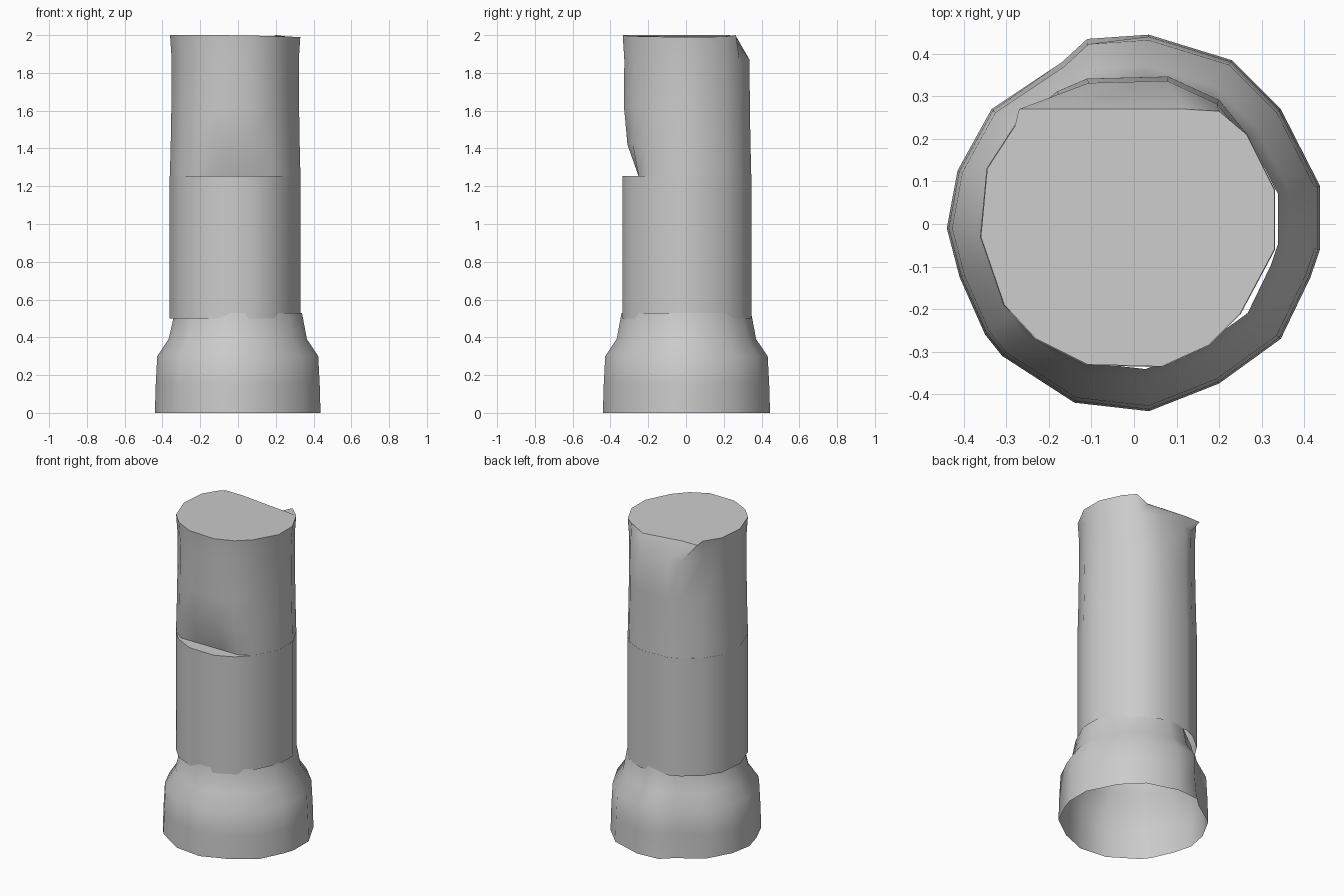
import bpy, bmesh, math
from mathutils import Vector

cube = bpy.data.objects.get("Cube")
if cube:
    bpy.data.objects.remove(cube, do_unlink=True)

# Single stone colour
stone = bpy.data.materials.new("grey_stone")
stone.use_nodes = True
grey = (0.6, 0.6, 0.6, 1)
stone.diffuse_color = grey
stone.node_tree.nodes["Principled BSDF"].inputs["Base Color"].default_value = grey

# Uneven outlines of the shaft and of the flared foot
SHAFT = [(-0.36, -0.03), (-0.305, -0.19), (-0.23, -0.27), (-0.11, -0.33),
         (0.065, -0.335), (0.175, -0.285), (0.25, -0.21), (0.33, -0.06),
         (0.33, 0.08), (0.265, 0.21), (0.2, 0.29), (0.08, 0.345),
         (-0.11, 0.34), (-0.18, 0.31), (-0.28, 0.23), (-0.345, 0.13)]
FOOT = [(-0.44, -0.01), (-0.41, -0.125), (-0.35, -0.26), (-0.31, -0.31),
        (-0.14, -0.42), (0.035, -0.44), (0.2, -0.375), (0.345, -0.27),
        (0.415, -0.125), (0.437, -0.06), (0.437, 0.09), (0.345, 0.27),
        (0.23, 0.385), (0.035, 0.445), (-0.11, 0.435), (-0.17, 0.38),
        (-0.335, 0.27), (-0.415, 0.125)]


def drum(name, outline, rings, wear, capped):
    """Stack scaled copies of an outline into a hollow drum, wear each point."""
    bm = bmesh.new()
    loops = [[bm.verts.new(wear(Vector((x * s, y * s, z)))) for x, y in outline]
             for z, s in rings]
    n = len(outline)
    for low, high in zip(loops, loops[1:]):
        for i in range(n):
            j = (i + 1) % n
            bm.faces.new((low[i], low[j], high[j], high[i]))
    if capped:
        bm.faces.new(loops[-1])
    mesh = bpy.data.meshes.new(name)
    bm.to_mesh(mesh)
    bm.free()
    obj = bpy.data.objects.new(name, mesh)
    bpy.context.collection.objects.link(obj)
    mesh.materials.append(stone)
    bpy.ops.object.select_all(action="DESELECT")
    obj.select_set(True)
    bpy.context.view_layer.objects.active = obj
    bpy.ops.object.shade_smooth_by_angle(angle=math.radians(40))


def wear_foot(p):
    # Shallow dent at the back
    if 0.1 < p.z < 0.2 and p.y > 0.3 and p.x < 0:
        p.y *= 0.97
    # Ragged collar edge
    if p.z > 0.5 and p.x < -0.2:
        p.z -= 0.025
    return p


def wear_upper(p):
    # Broken lower front edge
    if p.y < -0.2 and p.z < 1.5:
        p.y = max(p.y, -0.25 if p.z < 1.3 else -0.31)
        if p.z < 1.3:
            p.z += 0.01
    # Chipped upper back edge, lowest beside a standing corner
    if p.z > 1.95:
        if p.y > 0.3:
            p.y = 0.27
            p.x *= 1.5
            p.z -= 0.04 if p.x > 0 else 0.015
        elif p.y > 0.25:
            p.y = 0.265
        elif p.x > 0:
            p.z -= 0.03 * p.x
    return p


drum("flared_foot", FOOT,
     [(0, 1), (0.15, 0.99), (0.3, 0.972), (0.39, 0.835), (0.53, 0.775)],
     wear_foot, False)
drum("middle_drum", SHAFT, [(0.5, 1.005), (1.253, 1.005)], lambda p: p, True)
drum("upper_drum", SHAFT,
     [(1.24, 1.003), (1.42, 0.99), (1.62, 0.98), (1.87, 0.975), (2, 1)],
     wear_upper, True)
